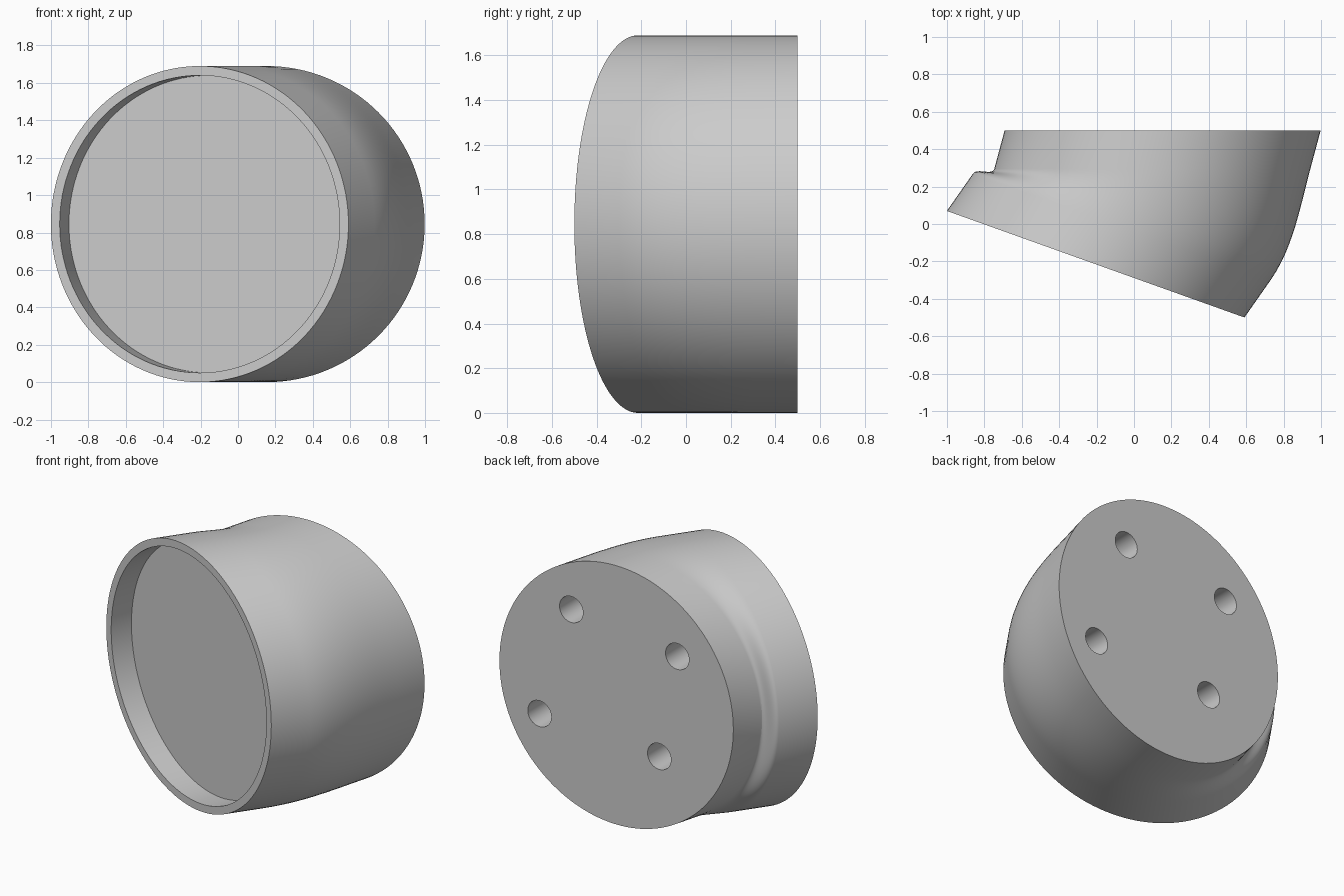
import bpy, bmesh, math
from mathutils import Vector

if "Cube" in bpy.data.objects:
    bpy.data.objects.remove(bpy.data.objects["Cube"], do_unlink=True)

SEGMENTS = 128
R = 0.845
TILT = math.radians(19.7)

grey = bpy.data.materials.new("plain_grey")
grey.use_nodes = True
colour = (0.6, 0.6, 0.6, 1)
grey.diffuse_color = colour
grey.node_tree.nodes["Principled BSDF"].inputs["Base Color"].default_value = colour


def circle(cx, cy, radius, tilt=0.0):
    """Upright circle of points, turned about the vertical axis."""
    across = Vector((math.cos(tilt), -math.sin(tilt), 0))
    centre = Vector((cx, cy, R))
    angles = [2 * math.pi * i / SEGMENTS for i in range(SEGMENTS)]
    return [centre + across * radius * math.cos(a) + Vector((0, 0, radius * math.sin(a)))
            for a in angles]


def hermite(p, q, dir_p, dir_q, t):
    """Point on a smooth curve leaving p along dir_p and reaching q along dir_q."""
    reach = (q - p).length
    return (p * (2*t**3 - 3*t**2 + 1) + dir_p * reach * (t**3 - 2*t**2 + t)
            + q * (3*t**2 - 2*t**3) + dir_q * reach * (t**3 - t**2))


# Key sections: recess, tilted front collar, straight back collar
front = Vector((-0.205, -0.215, 0))
inward = Vector((math.sin(TILT), math.cos(TILT), 0))
floor = front + inward * 0.147
collar_step = Vector((0.14, 0.2, 0))
back_step = Vector((0.055, 0.205, 0))
collar = front + collar_step

tilted_ring = circle(collar.x, collar.y, R, TILT)
straight_ring = circle(0.098, 0.295, R)
dir_a, dir_b = collar_step.normalized(), back_step.normalized()

rings = [circle(floor.x, floor.y, 0.795, TILT),
         circle(front.x, front.y, 0.795, TILT),
         circle(front.x, front.y, R, TILT)]
STEPS = 12
for k in range(STEPS + 1):
    rings.append([hermite(p, q, dir_a, dir_b, k / STEPS)
                  for p, q in zip(tilted_ring, straight_ring)])
rings.append(circle(0.153, 0.5, R))

# Body: bridge the sections and cap both ends
bm = bmesh.new()
loops = [[bm.verts.new(p) for p in ring] for ring in rings]
for a, b in zip(loops, loops[1:]):
    for i in range(SEGMENTS):
        j = (i + 1) % SEGMENTS
        bm.faces.new((a[i], a[j], b[j], b[i]))
bm.faces.new(loops[0])
bm.faces.new(loops[-1])
bmesh.ops.recalc_face_normals(bm, faces=bm.faces)
mesh = bpy.data.meshes.new("angled_housing")
bm.to_mesh(mesh)
bm.free()
mesh.materials.append(grey)
body = bpy.data.objects.new("angled_housing", mesh)
bpy.context.collection.objects.link(body)

# Four blind mounting holes in the back face
HOLES = [(0.326, 0.472), (-0.44, 0.37), (0.555, -0.27), (-0.31, -0.318)]
for x, z in HOLES:
    bpy.ops.mesh.primitive_cylinder_add(vertices=40, radius=0.085, depth=0.6,
                                        location=(0.153 + x, 0.5, R + z),
                                        rotation=(math.pi / 2, 0, 0))
    cutter = bpy.context.object
    cutter.name = "hole_cutter"
    cutter.hide_render = True
    cutter.data.materials.append(grey)
    cut = body.modifiers.new("mounting_hole", 'BOOLEAN')
    cut.operation = 'DIFFERENCE'
    cut.solver = 'EXACT'
    cut.object = cutter
    bpy.context.view_layer.objects.active = body
    bpy.ops.object.modifier_apply(modifier=cut.name)
    bpy.data.objects.remove(cutter, do_unlink=True)

# Smooth walls with crisp rims
bpy.ops.object.select_all(action='DESELECT')
body.select_set(True)
bpy.context.view_layer.objects.active = body
bpy.ops.object.shade_smooth_by_angle(angle=math.radians(25))
